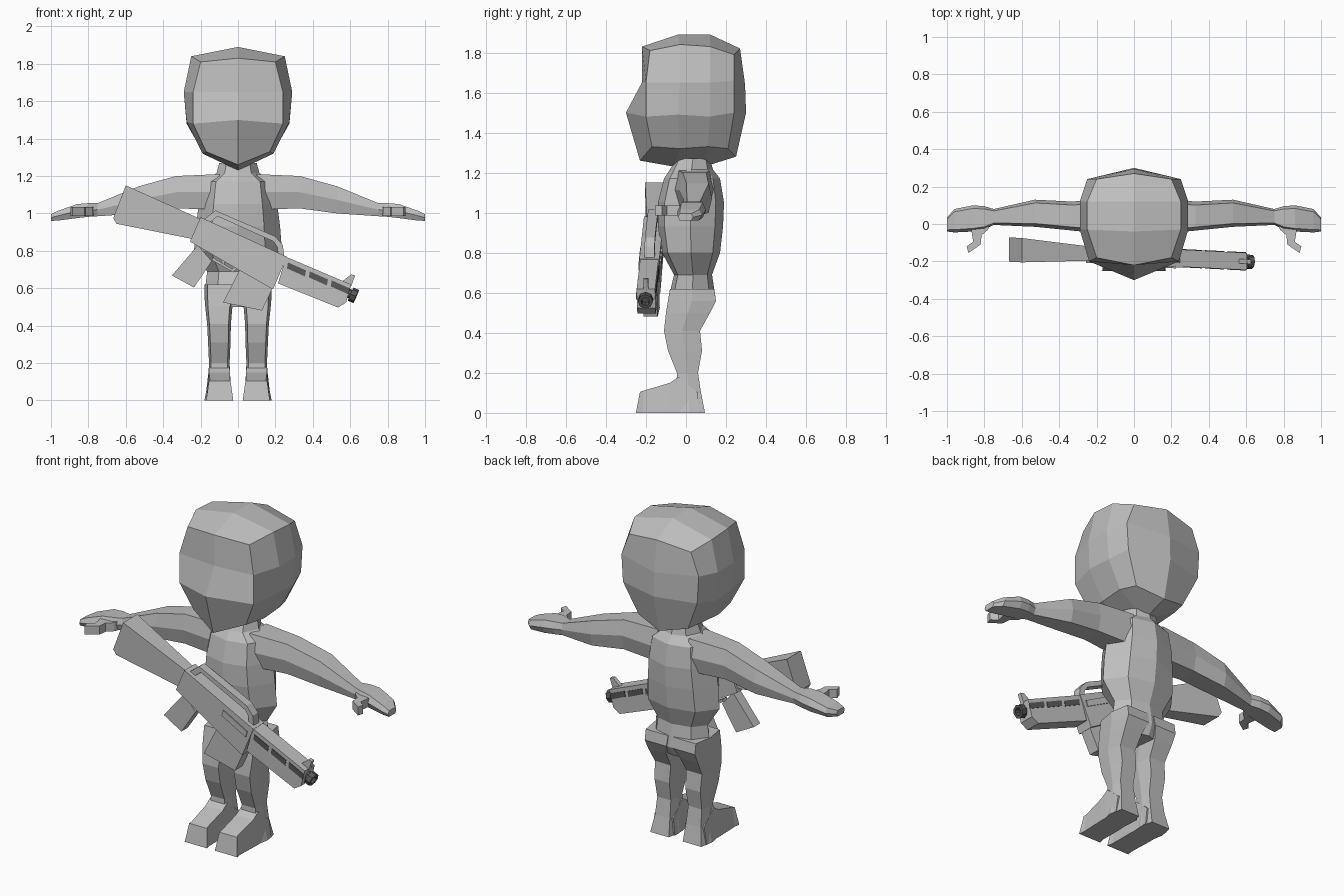
import bpy, bmesh, math
from mathutils import Vector

if "Cube" in bpy.data.objects:
    bpy.data.objects.remove(bpy.data.objects["Cube"])


def material(name, v):
    m = bpy.data.materials.new(name)
    m.diffuse_color = (v, v, v, 1)
    m.use_nodes = True
    m.node_tree.nodes["Principled BSDF"].inputs["Base Color"].default_value = m.diffuse_color
    return m


GREY = material("light grey", 0.52)
DARK = material("dark grey", 0.1)


def finish(bm, name, mat):
    bmesh.ops.recalc_face_normals(bm, faces=bm.faces)
    me = bpy.data.meshes.new(name)
    bm.to_mesh(me)
    bm.free()
    me.materials.append(mat)
    ob = bpy.data.objects.new(name, me)
    bpy.context.collection.objects.link(ob)
    return ob


def loft(name, rings, mat=GREY, flip=1, caps=True):
    """Skin a list of equal-length point rings; flip=-1 mirrors in x."""
    bm = bmesh.new()
    vs = [[bm.verts.new((x * flip, y, z)) for x, y, z in r] for r in rings]
    n = len(vs[0])
    for a, b in zip(vs, vs[1:]):
        for i in range(n):
            j = (i + 1) % n
            bm.faces.new((a[i], a[j], b[j], b[i]))
    if caps:
        bm.faces.new(vs[0])
        bm.faces.new(vs[-1])
    return finish(bm, name, mat)


def slab(name, pts, half, mat=GREY, off=0.0):
    """Extrude an x-z outline across the rifle, which is slightly yawed.
    half is one half-width or one per point."""
    h = half if isinstance(half, (list, tuple)) else [half] * len(pts)
    mid = [-0.17 - 0.05 * x + off for x, z in pts]
    return loft(name, [[(x, m + s * w, z) for (x, z), m, w in zip(pts, mid, h)]
                       for s in (-1, 1)], mat)


# Head: half rings from front centre to back centre, mirrored
half_rings = [
    [(0, -.22, 1.83), (.2, -.18, 1.81), (.25, -.03, 1.84), (.25, .12, 1.83), (.2, .24, 1.79), (0, .27, 1.82)],
    [(0, -.22, 1.65), (.24, -.2, 1.65), (.29, -.03, 1.65), (.29, .12, 1.65), (.25, .24, 1.66), (0, .295, 1.64)],
    [(0, -.30, 1.50), (.24, -.2, 1.48), (.275, -.04, 1.49), (.275, .12, 1.48), (.24, .24, 1.50), (0, .30, 1.50)],
    [(0, -.23, 1.26), (.17, -.17, 1.33), (.19, -.03, 1.32), (.19, .11, 1.33), (.16, .21, 1.32), (0, .25, 1.28)],
]
bm = bmesh.new()
for s in (1, -1):
    grid = [[bm.verts.new((x * s, y, z)) for x, y, z in r] for r in half_rings]
    for a, b in zip(grid, grid[1:]):
        for i in range(5):
            bm.faces.new((a[i], a[i + 1], b[i + 1], b[i]))
    for r, z, ys in ((grid[0], 1.89, (-.04, .12)), (grid[-1], 1.23, (-.06, .09))):
        p, q = [bm.verts.new((0, y, z)) for y in ys]
        for f in ((r[0], r[1], r[2], p), (p, r[2], r[3], q), (q, r[3], r[4], r[5])):
            bm.faces.new(f)
bmesh.ops.remove_doubles(bm, verts=bm.verts, dist=1e-4)
finish(bm, "head", GREY)


# Torso with neck and hips: height, half width, front, back
def torso_ring(z, w, f, b):
    m = (f + b) / 2
    half = [(.62 * w, f + .2 * (m - f)), (w, m), (.65 * w, b - .25 * (b - m))]
    return ([(0, f, z)] + [(x, y, z) for x, y in half] + [(0, b, z)]
            + [(-x, y, z) for x, y in reversed(half)])


loft("torso", [torso_ring(*r) for r in (
    (1.27, .10, -.05, .12), (1.215, .115, -.08, .135), (1.17, .19, -.11, .17),
    (1.05, .21, -.14, .19), (.93, .225, -.14, .185), (.80, .235, -.12, .17),
    (.69, .165, -.06, .13), (.56, .18, -.09, .15), (.50, .15, -.08, .12))])


# Limb sections
def arm_ring(x, t, b, f, k):
    m, d = (t + b) / 2, (k - f) * .12
    return [(x, f + d, t), (x, k - d, t), (x, k, m), (x, k - d, b), (x, f + d, b), (x, f, m)]


def leg_ring(z, i, o, f, b):
    m, c = (f + b) / 2, (o - i) * .1
    return [(i + c, f, z), (o - c, f, z), (o, m, z), (o - c, b, z), (i + c, b, z), (i, m, z)]


def foot_ring(y, top, i, o):
    return [(i, y, 0), (o, y, 0), (o - .015, y, top), (i + .01, y, top)]


for s, side in ((1, "left"), (-1, "right")):
    loft(side + "_arm", [arm_ring(*r) for r in (
        (.10, 1.21, 1.02, -.06, .14), (.33, 1.2, 1.027, -.035, .12),
        (.53, 1.145, 1.0, -.015, .13), (.75, 1.055, .985, -.005, .08),
        (.80, 1.055, .982, -.03, .095), (.86, 1.05, .975, -.04, .1),
        (.96, 1.015, .962, -.045, .08), (1.0, .995, .96, -.04, .035))], flip=s)
    thumb = [(.77, 0), (.78, -.03), (.815, -.06), (.82, -.11), (.885, -.155),
             (.895, -.12), (.86, -.095), (.87, -.03)]
    loft(side + "_thumb", [[(x, y, z) for x, y in thumb] for z in (.985, 1.035)], flip=s)
    loft(side + "_leg", [leg_ring(*r) for r in (
        (.62, .0, .18, -.08, .14), (.56, .005, .18, -.09, .15), (.50, .03, .175, -.10, .12),
        (.41, .038, .165, -.11, .07), (.31, .04, .16, -.09, .08),
        (.20, .045, .155, -.045, .06), (.10, .04, .16, -.05, .075), (0, .03, .18, -.06, .095))], flip=s)
    loft(side + "_foot", [foot_ring(*r) for r in (
        (.06, .10, .03, .175), (-.035, .18, .035, .17), (-.08, .15, .033, .17),
        (-.215, .11, .033, .165))] + [[(.025, -.25, 0), (.17, -.25, 0), (.155, -.23, .105), (.04, -.23, .105)]], flip=s)

# Rifle body
slab("stock", [(-.6, 1.15), (-.667, .975), (-.65, .945), (-.25, .865), (-.2, .97)],
     [.065, .065, .06, .035, .035])
slab("receiver", [(-.2, .98), (-.257, .85), (0, .70), (.187, .594), (.262, .768)], .05)
slab("carry_handle", [(-.18, .97), (-.12, 1.016), (.2, .877), (.24, .83), (.247, .77),
                      (.215, .78), (.21, .82), (.19, .85), (-.11, .985), (-.15, .95)], .025)
slab("grip", [(-.353, .668), (-.235, .604), (-.14, .745), (-.215, .83)], .03)
slab("magazine", [(-.08, .524), (.128, .481), (.19, .61), (.02, .72)], .035)
slab("trigger_guard", [(-.14, .75), (-.025, .685), (.0, .715), (-.015, .72), (-.03, .702), (-.135, .765)], .02)
slab("trigger", [(-.1, .77), (-.08, .725), (-.07, .725), (-.075, .76)], .01)
slab("handguard", [(.257, .768), (.605, .62), (.578, .524), (.535, .497), (.214, .626)], .046)
slab("front_sight", [(.555, .635), (.605, .674), (.626, .668), (.605, .61)], .012)

# Plates on both flanks: ejection port and vents
for s in (-1, 1):
    slab("ejection_port", [(.064, .824), (.225, .743), (.214, .71), (.053, .79)], .004, GREY, s * .052)
    for k in range(3):
        dx, dz = .117 * k, -.048 * k
        slab("vent", [(x + dx, z + dz) for x, z in
                      ((.267, .738), (.364, .695), (.358, .663), (.262, .706))], .003, DARK, s * .046)

# Muzzle: hollow eight-sided tube along the barrel
axis = Vector((.92, -.05, -.39)).normalized()
up = Vector((.39, 0, .92)).normalized()
across = axis.cross(up).normalized()
up = across.cross(axis)
base = Vector((.575, -.2, .58))
rings = []
for d, r in ((0, .025), (.03, .025), (.03, .038), (.062, .038), (.062, .022), (.03, .02)):
    rings.append([tuple(base + axis * d + (up * math.cos(a) + across * math.sin(a)) * r)
                  for a in [k * math.pi / 4 for k in range(8)]])
loft("muzzle", rings, DARK)
